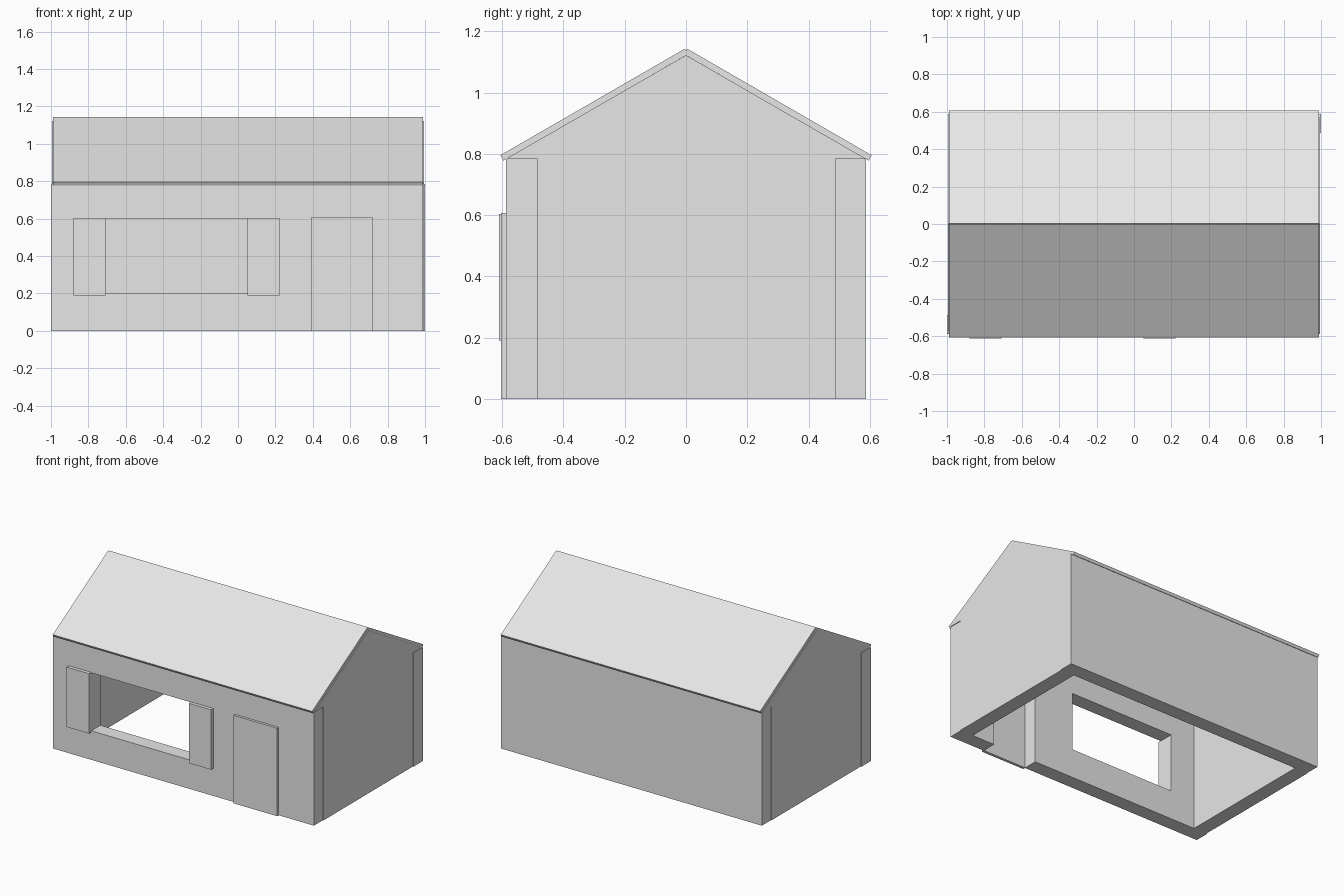
import bpy
import bmesh
from math import radians, sin, cos

# Remove the default cube
cube = bpy.data.objects.get("Cube")
if cube:
    bpy.data.objects.remove(cube, do_unlink=True)

# Single material
grey = bpy.data.materials.new("plain_grey")
grey.use_nodes = True
grey.diffuse_color = (0.8, 0.8, 0.8, 1)
grey.node_tree.nodes["Principled BSDF"].inputs["Base Color"].default_value = (0.8, 0.8, 0.8, 1)


def extrude_x(name, profile, x0, x1):
    """Solid made by sweeping a (y, z) profile from x0 to x1."""
    bm = bmesh.new()
    face = bm.faces.new([bm.verts.new((x0, y, z)) for y, z in profile])
    swept = bmesh.ops.extrude_face_region(bm, geom=[face])
    moved = [v for v in swept["geom"] if isinstance(v, bmesh.types.BMVert)]
    bmesh.ops.translate(bm, verts=moved, vec=(x1 - x0, 0, 0))
    bmesh.ops.recalc_face_normals(bm, faces=bm.faces)
    mesh = bpy.data.meshes.new(name)
    bm.to_mesh(mesh)
    bm.free()
    mesh.materials.append(grey)
    obj = bpy.data.objects.new(name, mesh)
    bpy.context.scene.collection.objects.link(obj)
    return obj


def box(name, x0, x1, y0, y1, z0, z1):
    return extrude_x(name, [(y0, z0), (y1, z0), (y1, z1), (y0, z1)], x0, x1)


def cut(target, cutter):
    cutter.hide_render = True
    cutter.hide_viewport = True
    cutter.display_type = 'WIRE'
    mod = target.modifiers.new("opening", 'BOOLEAN')
    mod.operation = 'DIFFERENCE'
    mod.solver = 'EXACT'
    mod.object = cutter


OUT, IN = 0.587, 0.487      # outer and inner wall planes in y
EAVE, PEAK = 0.784, 1.122   # wall top and gable peak
DOOR = (0.39, 0.722)
WINDOW = (-0.709, 0.088)

# Long walls, with openings in the front
front_wall = box("front_wall", -1, 0.99, -OUT, -IN, 0, EAVE)
box("back_wall", -0.99, 1, IN, OUT, 0, EAVE)
cut(front_wall, box("window_cutter", *WINDOW, -0.7, -0.4, 0.2, 0.6))
cut(front_wall, box("door_cutter", *DOOR, -0.7, -0.4, -0.1, 0.607))

# Gable walls between the long walls, rising to the ridge
gable = [(-IN, 0), (IN, 0), (IN, EAVE), (OUT, EAVE),
         (0, PEAK), (-OUT, EAVE), (-IN, EAVE)]
extrude_x("left_gable_wall", gable, 0.895, 0.995)
extrude_x("right_gable_wall", gable, -0.994, -0.894)

# Door and shutters
box("door", *DOOR, -0.604, -0.585, 0, 0.607)
for name, x in (("right_shutter", -0.88), ("left_shutter", 0.052)):
    box(name, x, x + 0.171, -0.611, -OUT, 0.19, 0.603)

# Two thin roof slabs with square-cut ends
pitch, thick = radians(30), 0.02
length = 0.602 / cos(pitch)
for name, side in (("front_roof", -1), ("back_roof", 1)):
    top = (0.004, 1.143)
    low = (top[0] + length * cos(pitch), top[1] - length * sin(pitch))
    dy, dz = -thick * sin(pitch), -thick * cos(pitch)
    outline = [top, low, (low[0] + dy, low[1] + dz), (top[0] + dy, top[1] + dz)]
    extrude_x(name, [(side * y, z) for y, z in outline], -0.99, 0.99)
